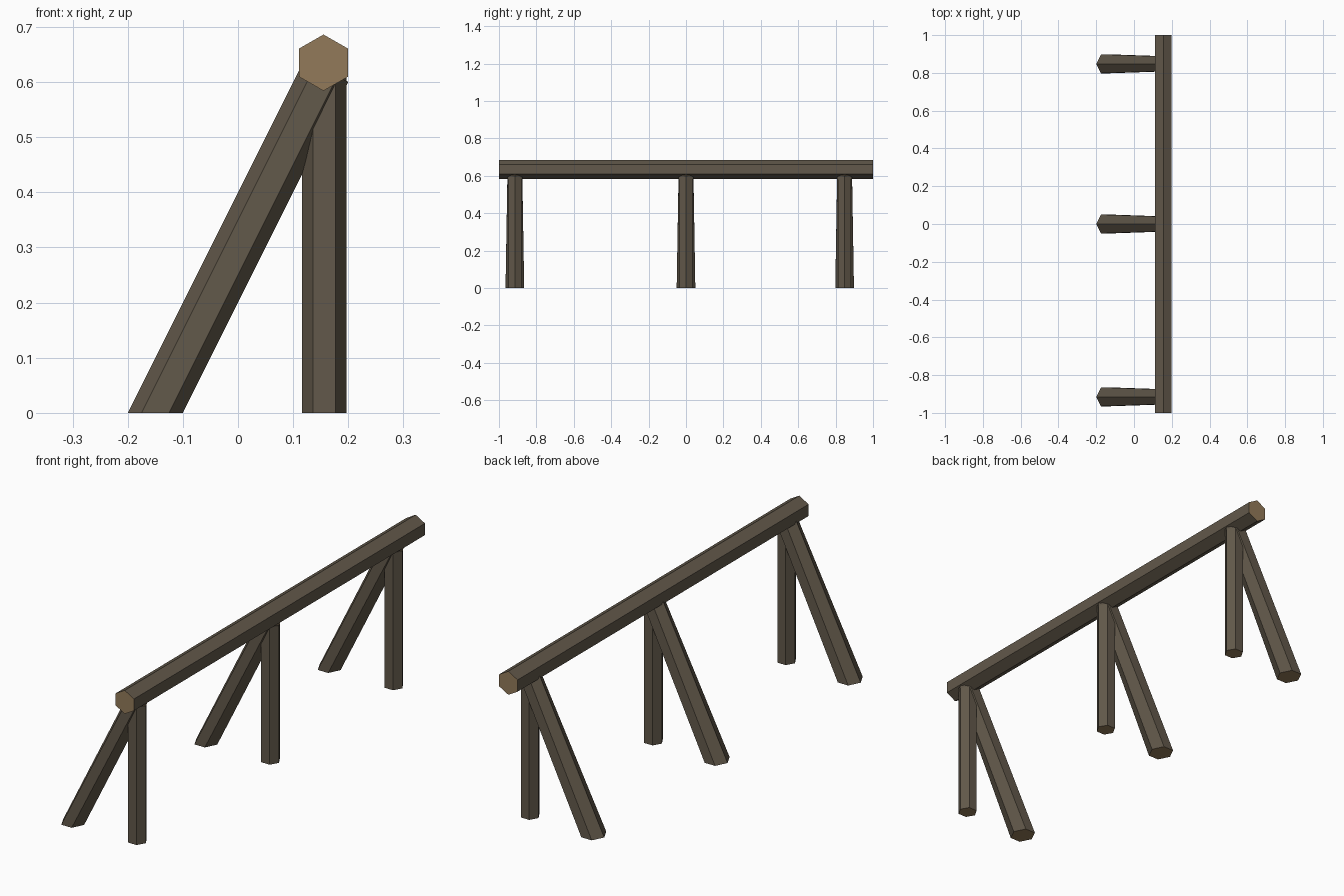
import bpy
import bmesh
from math import cos, sin, pi
from mathutils import Vector

cube = bpy.data.objects.get("Cube")
if cube:
    bpy.data.objects.remove(cube)


def material(name, rgb):
    mat = bpy.data.materials.new(name)
    mat.use_nodes = True
    mat.diffuse_color = (*rgb, 1)
    mat.node_tree.nodes["Principled BSDF"].inputs["Base Color"].default_value = (*rgb, 1)
    return mat


bark = material("dark bark", (0.122, 0.099, 0.069))
cut_wood = material("cut wood", (0.29, 0.195, 0.10))


def ring(centre, u, v):
    """Six points around centre, with a corner on the u axis."""
    c, u, v = Vector(centre), Vector(u), Vector(v)
    return [c + u * cos(i * pi / 3) + v * sin(i * pi / 3) for i in range(6)]


def log(name, start, end):
    """Six-sided log between two rings, with pale cut ends."""
    bm = bmesh.new()
    a = [bm.verts.new(p) for p in start]
    b = [bm.verts.new(p) for p in end]
    for i in range(6):
        j = (i + 1) % 6
        bm.faces.new((a[i], a[j], b[j], b[i]))
    for cap in (a, b):
        bm.faces.new(cap).material_index = 1
    bmesh.ops.recalc_face_normals(bm, faces=bm.faces)
    mesh = bpy.data.meshes.new(name)
    bm.to_mesh(mesh)
    bm.free()
    mesh.materials.append(bark)
    mesh.materials.append(cut_wood)
    obj = bpy.data.objects.new(name, mesh)
    bpy.context.collection.objects.link(obj)


# Top rail
rail = [ring((0.155, y, 0.635), (0, 0, 0.051), (0.0515, 0, 0)) for y in (-1, 1)]
log("top_rail", *rail)

# Upright posts and slanted braces
for side, y in (("front", -0.915), ("middle", 0), ("back", 0.848)):
    post = [ring((0.1565, y, z), (0.0405, 0, 0), (0, 0.0405, 0)) for z in (0, 0.625)]
    log(side + "_post", *post)
    foot = ring((-0.15, y, 0), (0.05, 0, 0), (0, 0.0577, 0))
    head = ring((0.16, y, 0.62), (0.04, 0, -0.02), (0, 0.0455, 0))
    log(side + "_brace", foot, head)
